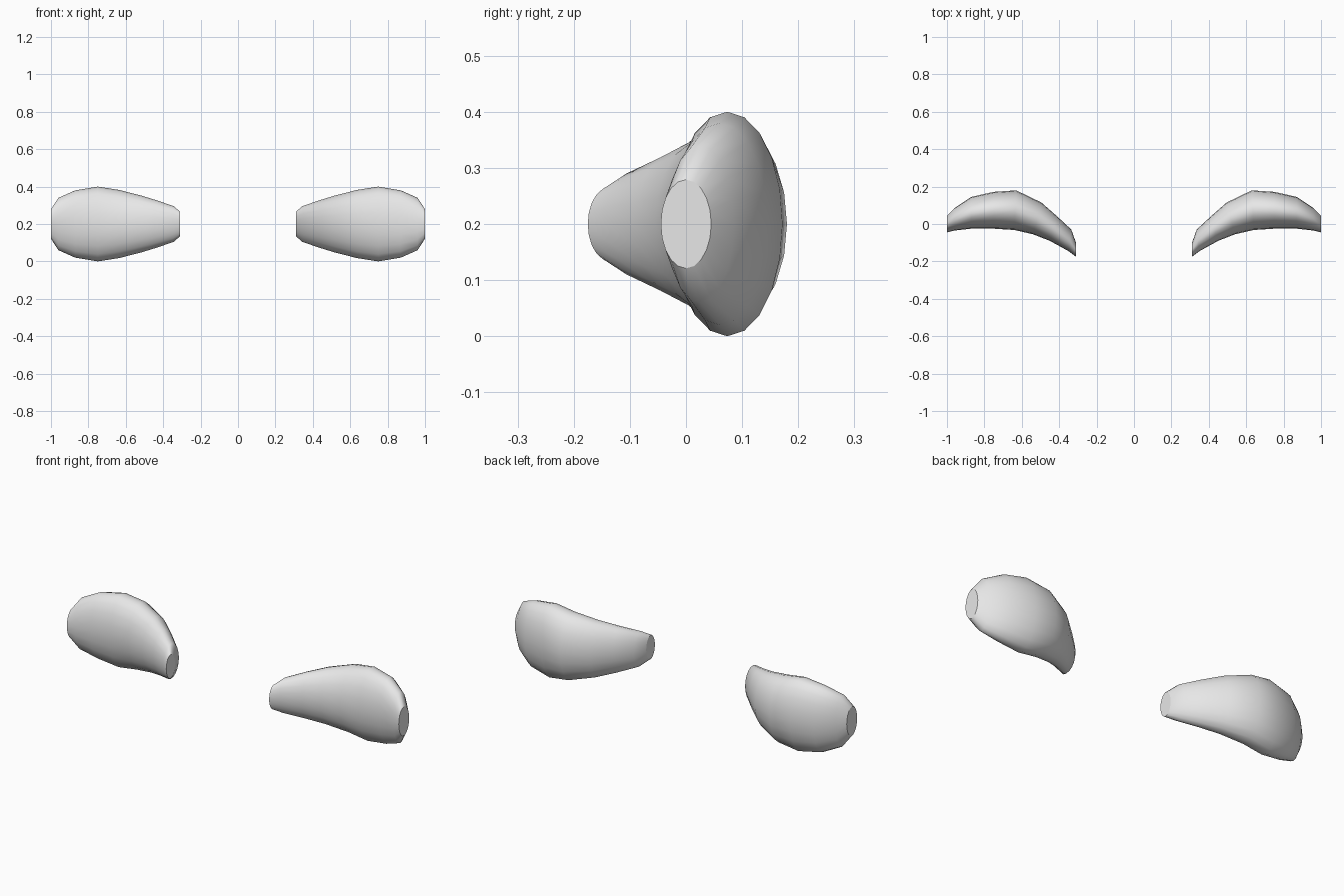
import bpy, bmesh, math

if "Cube" in bpy.data.objects:
    bpy.data.objects.remove(bpy.data.objects["Cube"])

SIDES = 20
# Rings along the pod: front x, front y, back x, back y, half height
RINGS = [
    (0.31, -0.175, 0.31, -0.10, 0.065),
    (0.35, -0.145, 0.335, -0.03, 0.095),
    (0.45, -0.09, 0.41, 0.04, 0.125),
    (0.54, -0.055, 0.495, 0.115, 0.152),
    (0.64, -0.032, 0.63, 0.18, 0.182),
    (0.75, -0.025, 0.75, 0.172, 0.20),
    (0.87, -0.025, 0.87, 0.145, 0.18),
    (0.96, -0.035, 0.96, 0.085, 0.14),
    (1.00, -0.045, 1.00, 0.045, 0.079),
]

grey = bpy.data.materials.new("light_grey")
grey.diffuse_color = (0.8, 0.8, 0.8, 1)
grey.use_nodes = True
grey.node_tree.nodes["Principled BSDF"].inputs["Base Color"].default_value = grey.diffuse_color


def curved_pod(name, side):
    """Loft elliptical rings along a bent path and cap both ends."""
    bm = bmesh.new()
    loops = []
    for fx, fy, bx, by, h in RINGS:
        loop = []
        for i in range(SIDES):
            a = 2 * math.pi * i / SIDES
            t = (1 + math.cos(a)) / 2
            loop.append(bm.verts.new((side * (fx + (bx - fx) * t),
                                      fy + (by - fy) * t,
                                      0.2 + h * math.sin(a))))
        loops.append(loop)
    for p, q in zip(loops, loops[1:]):
        for i in range(SIDES):
            j = (i + 1) % SIDES
            bm.faces.new((p[i], p[j], q[j], q[i]))
    bm.faces.new(loops[0])
    bm.faces.new(loops[-1])
    bmesh.ops.recalc_face_normals(bm, faces=bm.faces)
    # Smooth body, crisp flat caps
    for f in bm.faces:
        f.smooth = len(f.verts) == 4
    for e in bm.edges:
        e.smooth = all(f.smooth for f in e.link_faces)
    mesh = bpy.data.meshes.new(name)
    bm.to_mesh(mesh)
    bm.free()
    mesh.materials.append(grey)
    bpy.context.collection.objects.link(bpy.data.objects.new(name, mesh))


curved_pod("right_pod", 1)
curved_pod("left_pod", -1)
